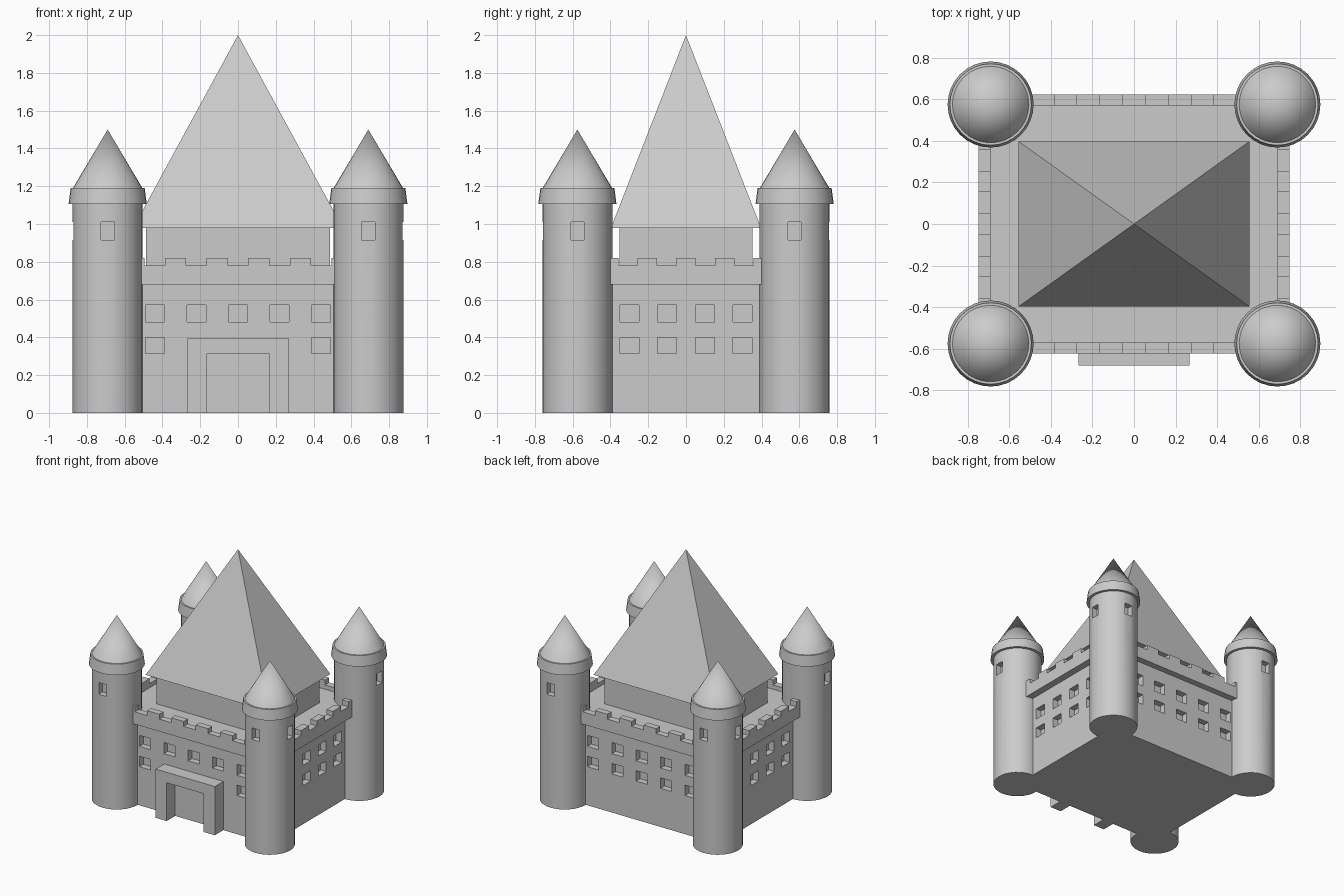
import bpy, bmesh
from math import sin, cos, tau
from mathutils import Matrix, Vector

if "Cube" in bpy.data.objects:
    bpy.data.objects.remove(bpy.data.objects["Cube"])

SIDES = 32
WX, WY, DECK = 0.69, 0.57, 0.745      # wall faces and roof deck height
TX, TY, TR = 0.69, 0.575, 0.185       # tower centres and radius


def finish(name, bm):
    bmesh.ops.recalc_face_normals(bm, faces=bm.faces)
    me = bpy.data.meshes.new(name)
    bm.to_mesh(me)
    bm.free()
    ob = bpy.data.objects.new(name, me)
    bpy.context.collection.objects.link(ob)
    return ob


def boxes(name, spans):
    """One object from boxes given as (x0, x1, y0, y1, z0, z1)."""
    bm = bmesh.new()
    for x0, x1, y0, y1, z0, z1 in spans:
        m = Matrix.Translation(((x0 + x1) / 2, (y0 + y1) / 2, (z0 + z1) / 2))
        m = m @ Matrix.Diagonal((x1 - x0, y1 - y0, z1 - z0, 1))
        bmesh.ops.create_cube(bm, size=1, matrix=m)
    return finish(name, bm)


def extrude_outline(name, outline, d0, d1, along_x=True):
    """Outline of (t, z) points, given thickness from d0 to d1."""
    bm = bmesh.new()
    pts = [(t, d0, z) if along_x else (d0, t, z) for t, z in outline]
    face = bm.faces.new([bm.verts.new(p) for p in pts])
    ext = bmesh.ops.extrude_face_region(bm, geom=[face])
    move = Vector((0, d1 - d0, 0)) if along_x else Vector((d1 - d0, 0, 0))
    bmesh.ops.translate(bm, vec=move,
                        verts=[g for g in ext['geom'] if isinstance(g, bmesh.types.BMVert)])
    return finish(name, bm)


def cut(ob, spans):
    """Subtract boxes from an object."""
    cutter = boxes("cutter", spans)
    cutter.hide_render = True
    mod = ob.modifiers.new("openings", 'BOOLEAN')
    mod.operation, mod.solver, mod.object = 'DIFFERENCE', 'EXACT', cutter
    activate(ob)
    bpy.ops.object.modifier_apply(modifier=mod.name)
    bpy.data.objects.remove(cutter)


def activate(ob):
    bpy.ops.object.select_all(action='DESELECT')
    ob.select_set(True)
    bpy.context.view_layer.objects.active = ob


def lathe(name, profile, x, y):
    """Closed solid of revolution; radius 0 makes a pole."""
    bm = bmesh.new()
    rings = []
    for r, z in profile:
        n = SIDES if r else 1
        rings.append([bm.verts.new((x + r * cos(tau * i / SIDES), y + r * sin(tau * i / SIDES), z))
                      for i in range(n)])
    for a, b in zip(rings, rings[1:]):
        for i in range(SIDES):
            j = (i + 1) % SIDES
            quad = [a[i % len(a)], a[j % len(a)], b[j % len(b)], b[i % len(b)]]
            bm.faces.new(list(dict.fromkeys(quad)))
    return finish(name, bm)


# Main walls with recessed windows
walls = boxes("castle_walls", [(-WX, WX, -WY, WY, 0, DECK)])
rows = ((0.315, 0.40), (0.48, 0.57))
REC, HALF = 0.05, 0.05
holes = []
for row, (z0, z1) in enumerate(rows):
    for c in (-0.44, -0.22, 0, 0.22, 0.44):
        if row == 1 or abs(c) > 0.4:          # the gate replaces the middle front windows
            holes.append((c - HALF, c + HALF, -WY - 0.1, -WY + REC, z0, z1))
        holes.append((c - HALF, c + HALF, WY - REC, WY + 0.1, z0, z1))
    for c in (-0.3, -0.1, 0.1, 0.3):
        for s in (-1, 1):
            a, b = sorted((s * (WX - REC), s * (WX + 0.1)))
            holes.append((a, b, c - HALF, c + HALF, z0, z1))
cut(walls, holes)


# Battlements: notched bands on the outside of each wall
def battlement(half, gaps, width):
    pts = [(-half, 0.68), (half, 0.68), (half, 0.82)]
    for g in sorted(gaps, reverse=True):
        a, b = g + width / 2, g - width / 2
        pts += [(a, 0.82), (a, 0.78), (b, 0.78), (b, 0.82)]
    return pts + [(-half, 0.82)]


front_line = battlement(0.75, (-0.44, -0.22, 0, 0.22, 0.44), 0.108)
side_line = battlement(0.57, (-0.307, -0.102, 0.102, 0.307), 0.102)
for label, s in (("front", -1), ("back", 1)):
    extrude_outline(label + "_battlement", front_line, s * WY, s * 0.622)
for label, s in (("left", -1), ("right", 1)):
    extrude_outline(label + "_battlement", side_line, s * WX, s * 0.748, False)

# Gate surround
extrude_outline("gate_surround", [(-0.267, 0), (-0.167, 0), (-0.167, 0.312), (0.167, 0.312),
                                  (0.167, 0), (0.267, 0), (0.267, 0.397), (-0.267, 0.397)],
                -0.68, -WY)

# Keep and its pyramid roof
boxes("keep", [(-0.487, 0.487, -0.352, 0.352, DECK - 0.01, 0.98)])
bm = bmesh.new()
base = [bm.verts.new((x, y, 0.98)) for x, y in
        ((-0.555, -0.397), (0.555, -0.397), (0.555, 0.397), (-0.555, 0.397))]
apex = bm.verts.new((0, 0, 2))
bm.faces.new(base)
for i in range(4):
    bm.faces.new((base[i], base[(i + 1) % 4], apex))
finish("keep_roof", bm)

# Corner towers: shaft with two outward windows, flared collar, cone roof
for sx in (-1, 1):
    for sy in (-1, 1):
        x, y = sx * TX, sy * TY
        tag = ("back" if sy > 0 else "front") + ("_right" if sx > 0 else "_left")
        shaft = lathe(tag + "_tower", [(0, 0), (TR, 0), (TR, 1.11), (0, 1.11)], x, y)
        xa, xb = sorted((x + sx * 0.135, x + sx * 0.3))
        ya, yb = sorted((y + sy * 0.135, y + sy * 0.3))
        cut(shaft, [(xa, xb, y - 0.035, y + 0.035, 0.915, 1.01),
                    (x - 0.035, x + 0.035, ya, yb, 0.915, 1.01)])
        roof = lathe(tag + "_tower_roof", [(0, 1.105), (0.207, 1.105), (0.196, 1.19),
                                           (0.184, 1.19), (0, 1.5)], x, y)
        for ob in (shaft, roof):
            activate(ob)
            bpy.ops.object.shade_smooth_by_angle(angle=0.5)
